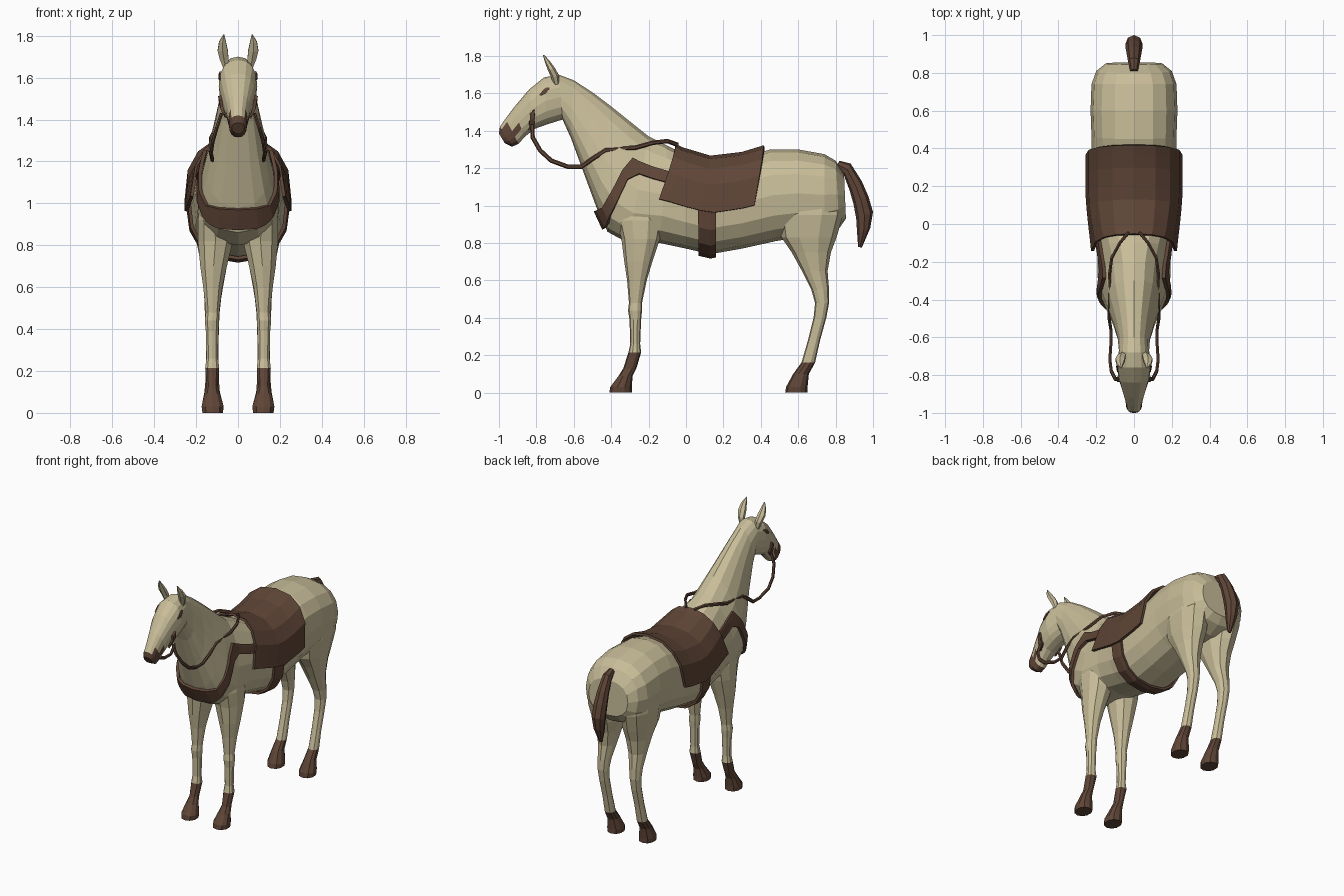
import bpy, bmesh, math
from mathutils import Vector as V


def material(name, rgb):
    m = bpy.data.materials.new(name)
    m.diffuse_color = (*rgb, 1)
    return m


CREAM = material("cream coat", (0.58, 0.51, 0.32))
BROWN = material("brown leather", (0.115, 0.06, 0.038))


def finish(name, bm, mats, rule=None, mirror=False):
    me = bpy.data.meshes.new(name)
    for m in mats:
        me.materials.append(m)
    if rule:
        for f in bm.faces:
            f.material_index = int(rule(f.calc_center_median()))
    bm.to_mesh(me)
    bm.free()
    ob = bpy.data.objects.new(name, me)
    bpy.context.collection.objects.link(ob)
    if mirror:
        ob.modifiers.new("mirror", 'MIRROR')
    return ob


def power(v, p):
    return math.copysign(abs(v) ** p, v)


def hoop_point(c, a, b, t, k=0.0, p=1.0):
    return c + a * power(math.cos(t), p) + b * power(math.sin(t), p) * (1 - k * math.cos(t))


def hoop(c, a, b, n, k=0.0, p=1.0):
    return [hoop_point(c, a, b, 2 * math.pi * i / n, k, p) for i in range(n)]


def loft(name, rings, mats, rule=None, mirror=False):
    bm = bmesh.new()
    rows = [[bm.verts.new(p) for p in r] for r in rings]
    n = len(rows[0])
    for r, s in zip(rows, rows[1:]):
        for i in range(n):
            j = (i + 1) % n
            bm.faces.new((r[i], r[j], s[j], s[i]))
    bm.faces.new(rows[0])
    bm.faces.new(rows[-1])
    bmesh.ops.recalc_face_normals(bm, faces=bm.faces[:])
    return finish(name, bm, mats, rule, mirror)


def sheet(name, rows, thickness, mirror=False, wrap=None, offset=0.0, cuts=0):
    bm = bmesh.new()
    vs = [[bm.verts.new(p) for p in r] for r in rows]
    for r, s in zip(vs, vs[1:]):
        for i in range(len(r) - 1):
            bm.faces.new((r[i], r[i + 1], s[i + 1], s[i]))
    if cuts:
        bmesh.ops.subdivide_edges(bm, edges=bm.edges[:], cuts=cuts, use_grid_fill=True)
    ob = finish(name, bm, [BROWN], mirror=mirror)
    if wrap:
        w = ob.modifiers.new("hug", 'SHRINKWRAP')
        w.target, w.offset, w.wrap_mode = wrap, offset, 'ABOVE_SURFACE'
    s = ob.modifiers.new("thickness", 'SOLIDIFY')
    s.thickness, s.offset = thickness, 0
    return ob


# Torso, neck and head: top y, z, bottom y, z, half width, crest narrowing
SECTIONS = [
    (0.845, 1.17, 0.855, 0.93, 0.15, 0), (0.80, 1.24, 0.82, 0.88, 0.20, 0),
    (0.74, 1.275, 0.74, 0.84, 0.225, 0), (0.60, 1.30, 0.60, 0.83, 0.23, 0),
    (0.45, 1.30, 0.48, 0.81, 0.225, 0), (0.30, 1.255, 0.30, 0.77, 0.225, 0),
    (0.13, 1.235, 0.13, 0.74, 0.225, 0), (-0.02, 1.28, 0.0, 0.77, 0.21, 0.05),
    (-0.10, 1.32, -0.14, 0.80, 0.195, 0.15), (-0.20, 1.37, -0.31, 0.80, 0.185, 0.3),
    (-0.30, 1.45, -0.42, 0.86, 0.168, 0.3), (-0.40, 1.53, -0.475, 0.98, 0.14, 0.3),
    (-0.50, 1.605, -0.545, 1.17, 0.108, 0.25), (-0.60, 1.67, -0.615, 1.36, 0.085, 0.2),
    (-0.68, 1.70, -0.66, 1.46, 0.08, 0), (-0.76, 1.685, -0.74, 1.435, 0.092, 0),
    (-0.84, 1.62, -0.81, 1.41, 0.08, 0), (-0.92, 1.525, -0.865, 1.365, 0.058, 0),
    (-0.965, 1.465, -0.895, 1.33, 0.046, 0), (-0.995, 1.42, -0.93, 1.315, 0.042, 0),
    (-1.0, 1.385, -0.97, 1.335, 0.03, 0),
]


def frame(s, off=0.0):
    top, bot = V((0, s[0], s[1])), V((0, s[2], s[3]))
    c, a = (top + bot) / 2, (top - bot) / 2
    return c, a.normalized() * (a.length + off), V((s[4] + off, 0, 0))


body = loft("body", [hoop(*frame(s), 16, s[5], 0.85) for s in SECTIONS], [CREAM, BROWN],
            lambda c: c.y < -0.9 and c.z < 1.425)


def drape(y, deg, off):
    """Point just above the torso at a given station and angle from the spine."""
    for s, e in zip(SECTIONS, SECTIONS[1:]):
        if s[0] >= y >= e[0]:
            f = (s[0] - y) / (s[0] - e[0])
            m = [p + (q - p) * f for p, q in zip(s, e)]
            return hoop_point(*frame(m, off), math.radians(deg), m[5], 0.85)


# Legs: z, back and front y, inner and outer x
def leg(name, rows, brown_below):
    rings = []
    for z, y0, y1, x0, x1 in rows:
        c = V(((x0 + x1) / 2, (y0 + y1) / 2, z))
        rings.append(hoop(c, V((0, (y1 - y0) / 2, 0)), V(((x1 - x0) / 2, 0, 0)), 10, 0, 0.9))
    loft(name, rings, [CREAM, BROWN], lambda c: c.z < brown_below, True)


leg("front_legs", [
    (1.05, -0.35, -0.13, 0.05, 0.175), (0.92, -0.37, -0.12, 0.03, 0.195),
    (0.82, -0.345, -0.14, 0.02, 0.195), (0.70, -0.33, -0.18, 0.05, 0.183),
    (0.60, -0.315, -0.21, 0.073, 0.168), (0.48, -0.305, -0.235, 0.088, 0.155),
    (0.44, -0.31, -0.235, 0.088, 0.16), (0.39, -0.302, -0.24, 0.092, 0.155),
    (0.26, -0.298, -0.245, 0.094, 0.152), (0.215, -0.308, -0.24, 0.088, 0.158),
    (0.13, -0.335, -0.265, 0.095, 0.152), (0.09, -0.36, -0.285, 0.085, 0.162),
    (0.03, -0.405, -0.29, 0.066, 0.176), (0.0, -0.41, -0.29, 0.07, 0.172)], 0.215)
leg("hind_legs", [
    (1.10, 0.52, 0.83, 0.05, 0.205), (0.95, 0.49, 0.84, 0.03, 0.222),
    (0.83, 0.51, 0.805, 0.025, 0.205), (0.75, 0.565, 0.775, 0.04, 0.188),
    (0.65, 0.62, 0.757, 0.06, 0.172), (0.55, 0.67, 0.765, 0.078, 0.163),
    (0.48, 0.69, 0.765, 0.086, 0.16), (0.40, 0.682, 0.75, 0.09, 0.155),
    (0.28, 0.652, 0.717, 0.092, 0.153), (0.16, 0.617, 0.69, 0.09, 0.156),
    (0.10, 0.573, 0.657, 0.085, 0.162), (0.03, 0.535, 0.65, 0.066, 0.176),
    (0.0, 0.53, 0.65, 0.07, 0.172)], 0.16)

# Ears: centre, half width, half depth
EAR = [(0.055, -0.69, 1.64, 0.014, 0.014), (0.066, -0.70, 1.69, 0.024, 0.02),
       (0.073, -0.72, 1.73, 0.028, 0.018), (0.074, -0.742, 1.77, 0.019, 0.012),
       (0.068, -0.762, 1.805, 0.003, 0.003)]
loft("ears", [hoop(V(e[:3]), V((0, e[4], e[4] * 0.4)), V((e[3], 0, 0)), 6) for e in EAR],
     [CREAM], mirror=True)

# Tail: outer and inner edge, half width
TAIL = [(0.82, 1.24, 0.80, 1.20, 0.02), (0.88, 1.225, 0.845, 1.16, 0.032),
        (0.94, 1.13, 0.875, 1.08, 0.04), (0.975, 1.05, 0.895, 1.01, 0.045),
        (1.0, 0.965, 0.91, 0.93, 0.045), (0.985, 0.88, 0.915, 0.85, 0.035),
        (0.94, 0.775, 0.92, 0.78, 0.012)]
loft("tail", [hoop(*frame(s), 8) for s in TAIL], [BROWN])

# Saddle blanket and girth follow the torso
ANGLES = [-94, -67.5, -45, -22.5, 0, 22.5, 45, 67.5, 94]
sheet("saddle", [[drape(y - 0.06 * (abs(t) / 94) ** 2, t, 0.024) for t in ANGLES]
                 for y in (0.42, 0.36, 0.30, 0.21, 0.13, 0.05, -0.02, -0.055)], 0.016)
sheet("girth", [[drape(y, t * 22.5, 0.015) for t in range(3, 14)]
                for y in (0.16, 0.13, 0.06)], 0.016)

# Breast strap: x, upper y, z, lower y, z
STRAP = [(0.20, -0.06, 1.18, -0.06, 1.11), (0.19, -0.18, 1.22, -0.18, 1.145),
         (0.18, -0.28, 1.265, -0.25, 1.17), (0.18, -0.34, 1.19, -0.31, 1.14),
         (0.18, -0.40, 1.07, -0.37, 1.01), (0.16, -0.45, 0.99, -0.42, 0.91),
         (0.09, -0.49, 0.97, -0.455, 0.875), (0, -0.50, 0.965, -0.46, 0.87)]


def edges(rows):
    return [[V((x, a, b)), V((x, c, d))] for x, a, b, c, d in rows]


sheet("breast_strap", edges(STRAP), 0.018, True, body, 0.012, 2)

# Eyes and cheek straps lie on the head
EYE = [(0.1, -0.787, 1.595, -0.783, 1.588), (0.1, -0.772, 1.622, -0.758, 1.597),
       (0.1, -0.748, 1.637, -0.738, 1.612), (0.1, -0.728, 1.638, -0.728, 1.632)]
sheet("eyes", edges(EYE), 0.006, True, body, 0.004, 1)
CHEEK = [(0.1, -0.838, 1.49, -0.812, 1.512), (0.1, -0.838, 1.44, -0.808, 1.45),
         (0.09, -0.828, 1.38, -0.803, 1.39)]
sheet("cheek_straps", edges(CHEEK), 0.014, True, body, 0.007, 2)

# Reins hang from the cheek to the saddle
REIN = [V(p) for p in (
    (0.078, -0.822, 1.43), (0.10, -0.82, 1.365), (0.12, -0.78, 1.295), (0.128, -0.72, 1.24),
    (0.122, -0.63, 1.207), (0.122, -0.56, 1.207), (0.132, -0.50, 1.25), (0.13, -0.43, 1.295),
    (0.125, -0.35, 1.305), (0.13, -0.27, 1.31), (0.118, -0.18, 1.335), (0.075, -0.10, 1.345),
    (0.03, -0.045, 1.325))]
rings = []
for i, p in enumerate(REIN):
    d = (REIN[min(i + 1, len(REIN) - 1)] - REIN[max(i - 1, 0)]).normalized()
    side = d.cross(V((1, 0, 0))).normalized()
    rings.append(hoop(p, side * 0.012, d.cross(side) * 0.009, 6))
loft("reins", rings, [BROWN], mirror=True)
